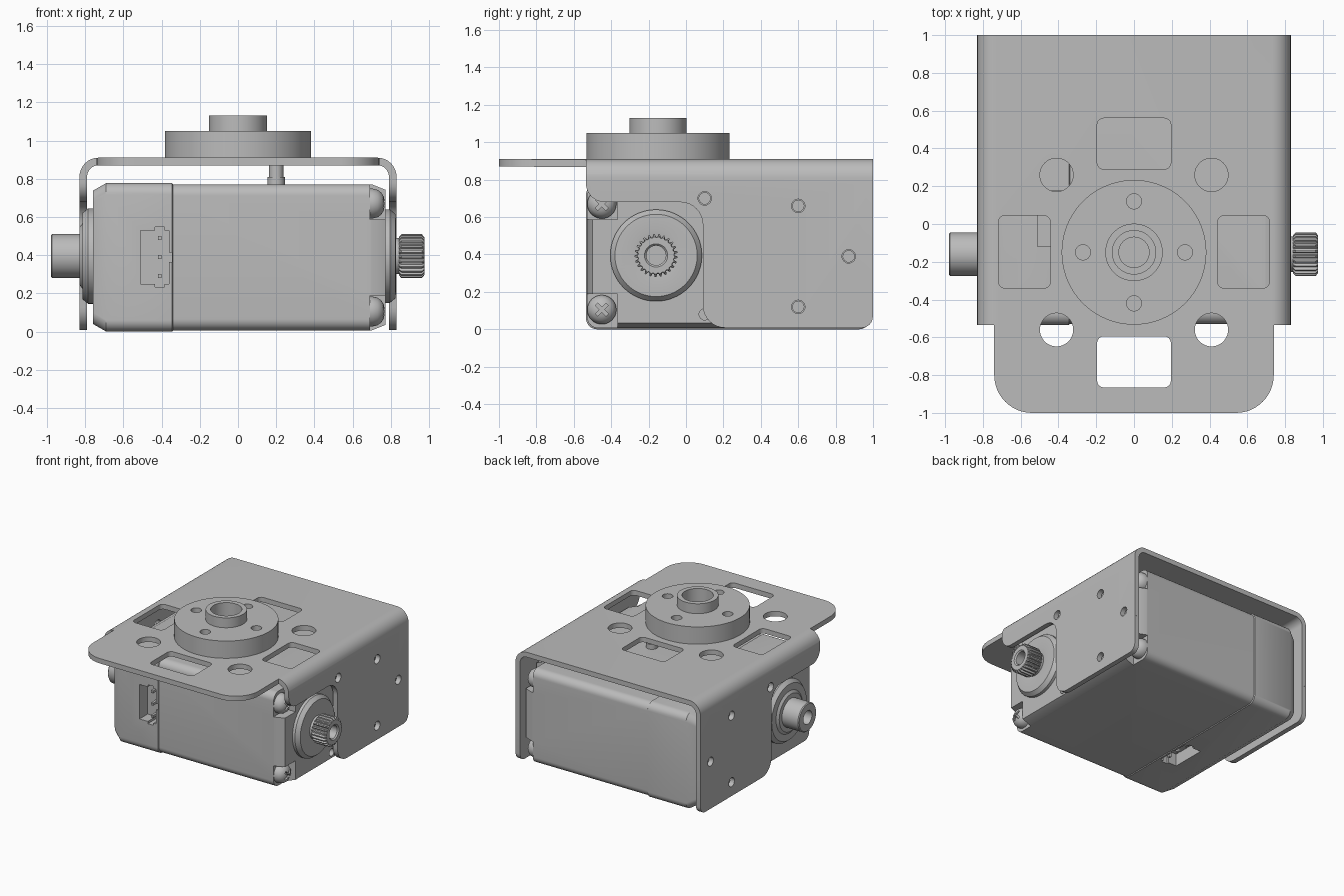
import bpy, bmesh, math
from mathutils import Vector

cube = bpy.data.objects.get("Cube")
if cube:
    bpy.data.objects.remove(cube, do_unlink=True)

grey = bpy.data.materials.new("plain grey")
grey.use_nodes = True
grey.diffuse_color = (0.5, 0.5, 0.5, 1)
grey.node_tree.nodes["Principled BSDF"].inputs["Base Color"].default_value = (0.5, 0.5, 0.5, 1)

PLACE = {"x": lambda p, u, v: (p, u, v),
         "y": lambda p, u, v: (u, p, v),
         "z": lambda p, u, v: (u, v, p)}


def loft(name, axis, rings):
    """Skin a stack of (position, outline) rings and cap both ends."""
    bm = bmesh.new()
    rows = [[bm.verts.new(PLACE[axis](p, u, v)) for u, v in outline] for p, outline in rings]
    n = len(rows[0])
    for a, b in zip(rows, rows[1:]):
        for i in range(n):
            j = (i + 1) % n
            bm.faces.new((a[i], a[j], b[j], b[i]))
    bm.faces.new(rows[0])
    bm.faces.new(rows[-1])
    bmesh.ops.recalc_face_normals(bm, faces=bm.faces)
    mesh = bpy.data.meshes.new(name)
    bm.to_mesh(mesh)
    bm.free()
    mesh.materials.append(grey)
    ob = bpy.data.objects.new(name, mesh)
    bpy.context.collection.objects.link(ob)
    return ob


def prism(name, axis, outline, lo, hi):
    return loft(name, axis, [(lo, outline), (hi, outline)])


def rounded(corners, steps=8):
    """Polygon from (u, v, radius) corners, each replaced by an arc."""
    out = []
    for i, (u, v, r) in enumerate(corners):
        c = Vector((u, v))
        if r == 0:
            out.append((u, v))
            continue
        a = (Vector(corners[i - 1][:2]) - c).normalized()
        b = (Vector(corners[(i + 1) % len(corners)][:2]) - c).normalized()
        centre = c + (a + b) * r
        for k in range(steps + 1):
            t = k / steps * math.pi / 2
            out.append(tuple(centre - b * r * math.cos(t) - a * r * math.sin(t)))
    return out


def rect(u0, v0, u1, v1, r=0):
    return rounded([(u0, v0, r), (u1, v0, r), (u1, v1, r), (u0, v1, r)])


def circle(u, v, r, n=48):
    return [(u + r * math.cos(math.tau * i / n), v + r * math.sin(math.tau * i / n)) for i in range(n)]


def lathe(name, axis, u, v, profile, n=64):
    return loft(name, axis, [(p, circle(u, v, r, n)) for p, r in profile])


def cut(ob, tools, op="DIFFERENCE"):
    for tool in tools:
        mod = ob.modifiers.new("cut", "BOOLEAN")
        mod.operation, mod.solver, mod.object = op, "EXACT", tool
        bpy.context.view_layer.objects.active = ob
        bpy.ops.object.modifier_apply(modifier=mod.name)
        bpy.data.objects.remove(tool, do_unlink=True)


# Bracket: bent sheet trimmed to its side outline
bracket = prism("bracket", "y", rounded([
    (-0.83, -0.1, 0), (-0.83, 0.91, 0.1), (0.83, 0.91, 0.1), (0.83, -0.1, 0),
    (0.79, -0.1, 0), (0.79, 0.87, 0.06), (-0.79, 0.87, 0.06), (-0.79, -0.1, 0)]), -1, 1)
cut(bracket, [prism("trim", "x", rounded([
    (1.1, 1.2, 0), (1.1, 0.3, 0), (0.999, 0.3, 0), (0.999, 0.008, 0.06), (0.09, 0.008, 0.12),
    (0.09, 0.68, 0.12), (-0.535, 0.68, 0.1), (-0.535, 0.83, 0), (-1.1, 0.83, 0),
    (-1.1, 1.2, 0)]), -1, 1)], "INTERSECT")
for s in (-1, 1):
    # Tongue sides and rounded tongue corners
    cut(bracket, [prism("side", "z", rect(s * 0.74, -1.2, s * 0.95, -0.535), 0.5, 1.2)])
    corner = [(s * (0.54 + 0.2 * math.sin(k * math.pi / 24)),
               -0.8 - 0.2 * math.cos(k * math.pi / 24)) for k in range(13)]
    cut(bracket, [prism("corner", "z", corner + [(s * 0.9, -0.8), (s * 0.9, -1.1), (s * 0.54, -1.1)], 0.5, 1.2)])
    # Round holes and side windows in the top plate, screw holes in the flanges
    cut(bracket, [prism("hole", "z", circle(s * 0.41, y, 0.088), 0.8, 1) for y in (0.26, -0.56)])
    cut(bracket, [prism("window", "z", rect(s * 0.58 - 0.137, -0.34, s * 0.58 + 0.137, 0.045, 0.035), 0.8, 1)])
    cut(bracket, [prism("hole", "x", circle(y, z, 0.036, 24), s * 0.7, s * 0.9)
                  for y, z in ((0.1, 0.7), (0.6, 0.66), (0.6, 0.12), (0.87, 0.39))])
cut(bracket, [prism("window", "z", rect(-0.195, y, 0.195, y + 0.27, 0.035), 0.8, 1) for y in (0.29, -0.865)])


# Motor case in two slightly stepped halves with chamfered ends
def case_ring(inset):
    return rect(-0.535 + inset, inset, 0.985 - inset, 0.777 - inset, 0.06)


case = loft("motor_case", "x", [(x, case_ring(i)) for x, i in (
    (-0.76, 0.04), (-0.69, 0), (-0.345, 0), (-0.34, 0.006), (0.70, 0.006), (0.772, 0.035))])
screw_spots = [(y, z) for y in (-0.45, 0.9) for z in (0.105, 0.67)]
for y, z in screw_spots:
    dy, dz = (-0.2 if y < 0 else 0.2), (-0.2 if z < 0.4 else 0.2)
    pocket = [(y - dy * 0.42, z - dz * 0.42), (y + dy, z - dz * 0.42), (y + dy, z + dz), (y - dy * 0.42, z + dz)]
    cut(case, [prism("pocket", "x", pocket, 0.69, 0.9)])
for s in (-1, 1):
    cut(case, [prism("hole", "x", circle(y, z, 0.03, 24), s * 0.68, s * 0.9)
               for y, z in ((0.1, 0.7), (0.1, 0.08), (0.6, 0.66), (0.6, 0.12), (0.87, 0.39))])


# Three-pin sockets on the front, top and bottom of the case
def socket(name, axis, v, outside, floor):
    cut(case, [prism("slot", axis, o, outside, floor) for o in (
        rect(-0.51, v - 0.14, -0.36, v + 0.14),
        rect(-0.435, v - 0.158, -0.385, v + 0.158),
        rect(-0.4, v - 0.025, -0.345, v + 0.025))])
    tip = floor + (outside - floor) * 0.4
    for k in (-1, 0, 1):
        c = v + k * 0.1
        prism(name + "_pin", axis, rect(-0.42, c - 0.01, -0.4, c + 0.01), floor, tip)


socket("front_socket", "y", 0.39, -0.65, -0.43)
socket("top_socket", "z", 0.02, 0.86, 0.68)
socket("bottom_socket", "z", 0.02, -0.1, 0.1)

# Domed cross-head case screws
for y, z in screw_spots:
    screw = lathe("case_screw", "x", y, z, [
        (0.68, 0.078), (0.705, 0.078), (0.73, 0.072), (0.75, 0.058), (0.763, 0.036), (0.768, 0.012)], 32)
    diag = [Vector((1, 1)).normalized(), Vector((1, -1)).normalized()]
    for a, b in (diag, diag[::-1]):
        bar = [tuple(Vector((y, z)) + a * i * 0.04 + b * j * 0.009)
               for i, j in ((-1, -1), (1, -1), (1, 1), (-1, 1))]
        cut(screw, [prism("slot", "x", bar, 0.74, 0.9)])

# Output side: collar and splined shaft with a bore
Y, Z = -0.16, 0.395
lathe("output_collar", "x", Y, Z, [
    (0.74, 0.245), (0.795, 0.245), (0.825, 0.22), (0.828, 0.135), (0.822, 0.095), (0.85, 0.095)])


def spline(r, depth, n=25):
    pts = []
    for i in range(n):
        for f, rad in ((0, r - depth), (0.3, r - depth), (0.5, r), (0.8, r)):
            t = math.tau * (i + f) / n
            pts.append((Y + rad * math.cos(t), Z + rad * math.sin(t)))
    return pts


loft("splined_shaft", "x", [(x, spline(r, d)) for x, r, d in (
    (0.842, 0.1, 0.005), (0.855, 0.115, 0.016), (0.962, 0.115, 0.016), (0.975, 0.1, 0.005),
    (0.975, 0.062, 0), (0.965, 0.052, 0), (0.88, 0.052, 0))])

# Idler side: collar and plain shaft with a bore
lathe("idler_shaft", "x", Y, Z, [
    (-0.74, 0.25), (-0.785, 0.25), (-0.815, 0.225), (-0.815, 0.17), (-0.83, 0.15), (-0.83, 0.115),
    (-0.973, 0.115), (-0.98, 0.108), (-0.98, 0.055), (-0.88, 0.055)])

# Mounting hub on the top plate, with stepped bore and four bolt holes
hub = lathe("mounting_hub", "z", 0, -0.15, [
    (0.905, 0.383), (1.05, 0.383), (1.05, 0.152), (1.13, 0.152), (1.13, 0.115),
    (1.0, 0.115), (1.0, 0.08), (0.92, 0.08)], 96)
cut(hub, [prism("hole", "z", circle(x, y - 0.15, 0.04, 32), 0.93, 1.2)
          for x, y in ((0.27, 0), (-0.27, 0), (0, 0.27), (0, -0.27))])

# Short post between case and bracket
lathe("support_post", "z", 0.2, 0.15, [(0.75, 0.045), (0.81, 0.045), (0.81, 0.038), (0.88, 0.038)], 24)

for ob in bpy.context.collection.objects:
    if ob.type == "MESH" and grey.name in ob.data.materials:
        ob.data.shade_smooth()
        ob.data.set_sharp_from_angle(angle=math.radians(30))
